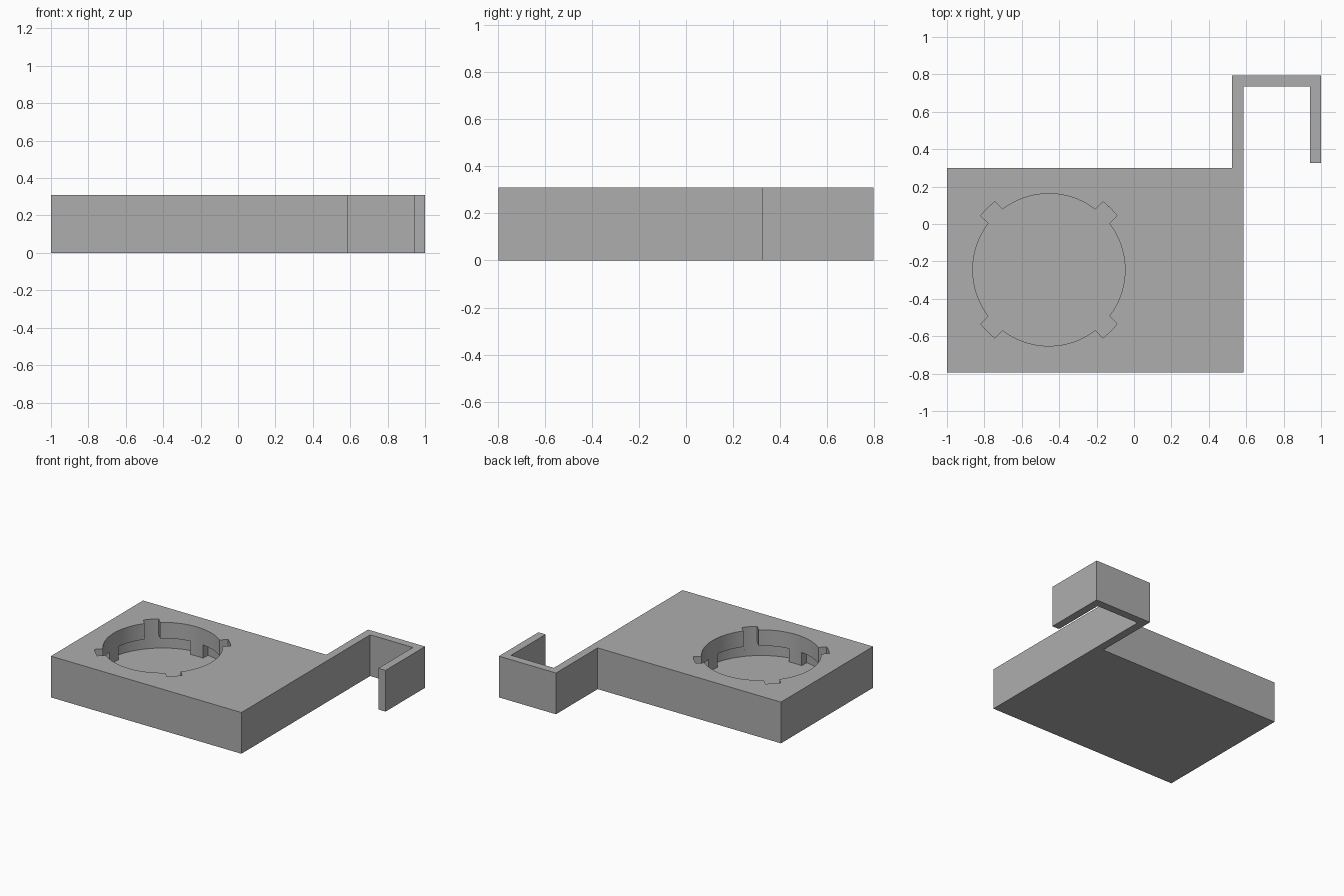
import bpy, bmesh, math

cube = bpy.data.objects.get("Cube")
if cube:
    bpy.data.objects.remove(cube, do_unlink=True)

HEIGHT = 0.31
FLOOR, LIP = 0.09, 0.19          # pocket floor and underside of the lip
R_IN, R_OUT = 0.407, 0.465       # pocket wall and slot end radii
CENTRE = (-0.455, -0.245)

grey = bpy.data.materials.new("plain grey")
grey.use_nodes = True
colour = (0.42, 0.42, 0.42, 1)
grey.diffuse_color = colour
grey.node_tree.nodes["Principled BSDF"].inputs["Base Color"].default_value = colour


def prism(name, outline, z0, z1):
    """Extrude a flat outline between two heights."""
    bm = bmesh.new()
    face = bm.faces.new([bm.verts.new((x, y, z0)) for x, y in outline])
    top = bmesh.ops.extrude_face_region(bm, geom=[face])["geom"]
    verts = [v for v in top if isinstance(v, bmesh.types.BMVert)]
    bmesh.ops.translate(bm, verts=verts, vec=(0, 0, z1 - z0))
    bmesh.ops.recalc_face_normals(bm, faces=bm.faces)
    mesh = bpy.data.meshes.new(name)
    bm.to_mesh(mesh)
    bm.free()
    mesh.materials.append(grey)
    obj = bpy.data.objects.new(name, mesh)
    bpy.context.collection.objects.link(obj)
    return obj


def slotted_circle(half, shift):
    """Circle with four slots on the diagonals; half is the wall arc around each axis."""
    points = []

    def arc(radius, start, end, count):
        for i in range(count + 1):
            a = math.radians(start + (end - start) * i / count)
            points.append((CENTRE[0] + radius * math.cos(a),
                           CENTRE[1] + radius * math.sin(a)))

    for axis in range(0, 360, 90):
        arc(R_IN, axis - half, axis + half, round(half / 1.25))
        edge = half + shift
        arc(R_OUT, axis + edge, axis + 90 - edge, max(4, round((45 - half) / 1.25)))
    return points


# Block with the hooked arm as one outline
body = prism("body_with_hook", [
    (-1, -0.795), (0.585, -0.795), (0.585, 0.735), (0.94, 0.735), (0.94, 0.325),
    (1, 0.325), (1, 0.795), (0.525, 0.795), (0.525, 0.3), (-1, 0.3)], 0, HEIGHT)

# Round pocket: wide grooves below the lip, narrow entry slots through it
grooves = prism("groove_cutter", slotted_circle(7.5, -0.92), FLOOR, LIP)
entry = prism("entry_cutter", slotted_circle(37.5, 0.92), (FLOOR + LIP) / 2, HEIGHT + 0.1)
for cutter in (grooves, entry):
    cutter.hide_render = True
    cutter.hide_viewport = True
    cut = body.modifiers.new(cutter.name, "BOOLEAN")
    cut.operation = "DIFFERENCE"
    cut.solver = "EXACT"
    cut.object = cutter

# Smooth pocket wall, sharp edges elsewhere
bpy.context.view_layer.objects.active = body
body.select_set(True)
for cutter in (grooves, entry):
    bpy.ops.object.modifier_apply(modifier=cutter.name)
    bpy.data.objects.remove(cutter, do_unlink=True)
bpy.ops.object.shade_smooth_by_angle(angle=math.radians(30))
